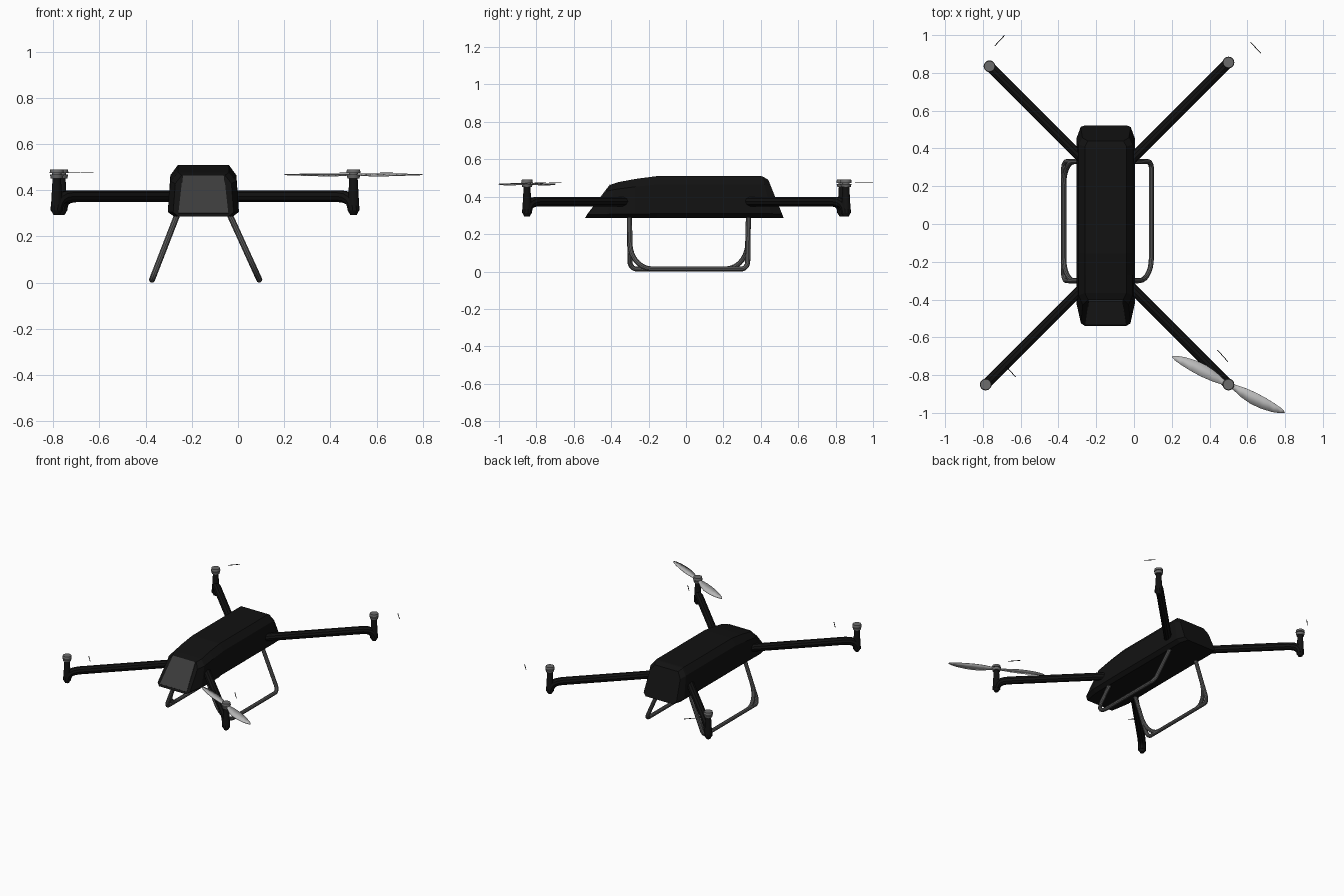
import bpy, bmesh, math
from mathutils import Vector, Matrix

if "Cube" in bpy.data.objects:
    bpy.data.objects.remove(bpy.data.objects["Cube"])


def mat(name, v):
    m = bpy.data.materials.new(name)
    m.diffuse_color = (v, v, v, 1)
    m.use_nodes = True
    m.node_tree.nodes["Principled BSDF"].inputs["Base Color"].default_value = m.diffuse_color
    return m


BLACK, PANEL = mat("black", 0.006), mat("panel_grey", 0.045)
DARK, MOTOR, BLADE = mat("dark_grey", 0.12), mat("motor_grey", 0.15), mat("blade_grey", 0.5)
CX = -0.15


def mesh_obj(name, verts, faces, material):
    me = bpy.data.meshes.new(name)
    me.from_pydata(verts, [], faces)
    bm = bmesh.new()
    bm.from_mesh(me)
    bmesh.ops.recalc_face_normals(bm, faces=bm.faces)
    bm.to_mesh(me)
    bm.free()
    ob = bpy.data.objects.new(name, me)
    bpy.context.collection.objects.link(ob)
    me.materials.append(material)
    return ob


def select(ob):
    bpy.ops.object.select_all(action='DESELECT')
    ob.select_set(True)
    bpy.context.view_layer.objects.active = ob


def smooth(ob):
    select(ob)
    bpy.ops.object.shade_smooth_by_angle(angle=math.radians(35))


def tube(name, pts, r, material):
    cu = bpy.data.curves.new(name, 'CURVE')
    cu.dimensions = '3D'
    cu.bevel_depth, cu.bevel_resolution, cu.use_fill_caps = r, 3, True
    sp = cu.splines.new('POLY')
    sp.points.add(len(pts) - 1)
    for p, c in zip(sp.points, pts):
        p.co = (*c, 1)
    ob = bpy.data.objects.new(name, cu)
    bpy.context.collection.objects.link(ob)
    select(ob)
    bpy.ops.object.convert(target='MESH')
    ob = bpy.context.object
    ob.data.materials.append(material)
    smooth(ob)
    return ob


def cone(name, x, y, z0, z1, r0, r1, material):
    bpy.ops.mesh.primitive_cone_add(vertices=20, radius1=r0, radius2=r1, depth=z1 - z0,
                                    location=(x, y, (z0 + z1) / 2))
    ob = bpy.context.object
    ob.name = name
    ob.data.materials.append(material)
    smooth(ob)


# body: octagonal sections lofted front to back (y at bottom, y at top, top z, width)
ZB = 0.287
stations = [(-.54, -.40, .465, .85), (-.43, -.365, .477, 1), (-.27, -.27, .495, 1),
            (-.155, -.155, .51, 1), (.40, .40, .51, 1), (.46, .41, .508, 1), (.522, .44, .49, .86)]
half = [(.128, 0), (.154, .10), (.143, .80), (.11, 1)]
section = half + [(-x, t) for x, t in reversed(half)]
verts = [(CX + x * w, yb + (yt - yb) * t, ZB + (zt - ZB) * t)
         for yb, yt, zt, w in stations for x, t in section]
n = len(section)
faces = [(i * n + j, i * n + (j + 1) % n, (i + 1) * n + (j + 1) % n, (i + 1) * n + j)
         for i in range(len(stations) - 1) for j in range(n)]
faces += [tuple(range(n)), tuple(range((len(stations) - 1) * n, len(stations) * n))]
mesh_obj("body", verts, faces, BLACK)

# sloping front panel
pan = []
for off in (.01, -.006):
    for x, y, z in [(-.108, -.527, .298), (.108, -.527, .298), (.09, -.402, .462), (-.09, -.402, .462)]:
        pan.append((CX + x, y + off * .8, z - off * .6))
mesh_obj("front_panel", pan, [(0, 1, 2, 3), (4, 5, 6, 7)] +
         [(i, (i + 1) % 4, (i + 1) % 4 + 4, i + 4) for i in range(4)], PANEL)

# arms with drooped ends, motor posts and motors
motors = {"back_right": (.5, .855), "back_left": (-.765, .835),
          "front_left": (-.785, -.85), "front_right": (.5, -.85)}
for name, (mx, my) in motors.items():
    d = Vector((-1 if mx > 0 else 1, -1 if my > 0 else 1)).normalized()
    path = [(.79, .374), (.08, .374), (.045, .370), (.022, .360), (.008, .345), (0, .325), (0, .312)]
    tube(name + "_arm", [(mx + d.x * s, my + d.y * s, z) for s, z in path], .027, BLACK)
    cone(name + "_post_foot", mx, my, .293, .313, .014, .025, BLACK)
    cone(name + "_post", mx, my, .312, .455, .026, .018, BLACK)
    cone(name + "_motor_base", mx, my, .452, .469, .026, .030, MOTOR)
    cone(name + "_motor_neck", mx, my, .467, .475, .02, .02, MOTOR)
    cone(name + "_motor_cap", mx, my, .474, .491, .031, .028, MOTOR)

# two-bladed propeller on the front right motor
prof = [(0, .010, .010), (.04, .016, .016), (.09, .022, .032), (.15, .024, .042),
        (.21, .021, .041), (.27, .014, .032), (.31, .007, .02), (.333, -.003, .008)]
for k in range(2):
    v = []
    for r, a, b in prof:
        tw = math.radians(12 - 25 * r)
        v += [(r, a * math.cos(tw), a * math.sin(tw)), (r, -b * math.cos(tw), -b * math.sin(tw))]
    ob = mesh_obj("propeller_blade", v, [(2 * i, 2 * i + 1, 2 * i + 3, 2 * i + 2)
                                         for i in range(len(prof) - 1)], BLADE)
    ob.matrix_world = (Matrix.Translation((.5, -.85, .468)) @
                       Matrix.Rotation(math.radians(-25.5) + k * math.pi, 4, 'Z'))
    so = ob.modifiers.new("thickness", 'SOLIDIFY')
    so.thickness, so.offset = .004, 0
    smooth(ob)

# thin loose slivers beside each motor
for x0, y0, x1, y1 in [(-.738, .942, -.685, .999), (.617, .963, .67, .905),
                       (.442, -.667, .498, -.73), (-.68, -.75, -.627, -.81)]:
    d = Vector((y0 - y1, x1 - x0)).normalized() * .002
    v = [(x + s * d.x, y + s * d.y, z) for z in (.474, .477)
         for x, y, s in [(x0, y0, 1), (x1, y1, 1), (x1, y1, -1), (x0, y0, -1)]]
    mesh_obj("rotor_sliver", v, [(0, 1, 2, 3), (4, 5, 6, 7)] +
             [(i, (i + 1) % 4, (i + 1) % 4 + 4, i + 4) for i in range(4)], BLACK)


# landing skids: splayed U tubes with rounded lower corners
def skid(name, xt, xb, rf, rb):
    zt, zb, R = .31, .0135, .0135

    def corner(y, s, r):
        return [(y + s * r * (1 - math.sin(a)), zb + r * 1.15 * (1 - math.cos(a)))
                for a in [math.pi / 2 * (1 - i / 7) for i in range(8)]]
    yz = [(-.302, zt)] + corner(-.300, 1, rf) + corner(.330, -1, rb)[::-1] + [(.334, zt)]
    tube(name, [(xt + (xb - xt) * (zt - z) / (zt - zb), y, z) for y, z in yz], R, DARK)


skid("right_skid", -.043, .092, .12, .035)
skid("left_skid", -.257, -.372, .035, .035)
skid("left_skid_brace", -.257, -.372, .12, .12)
